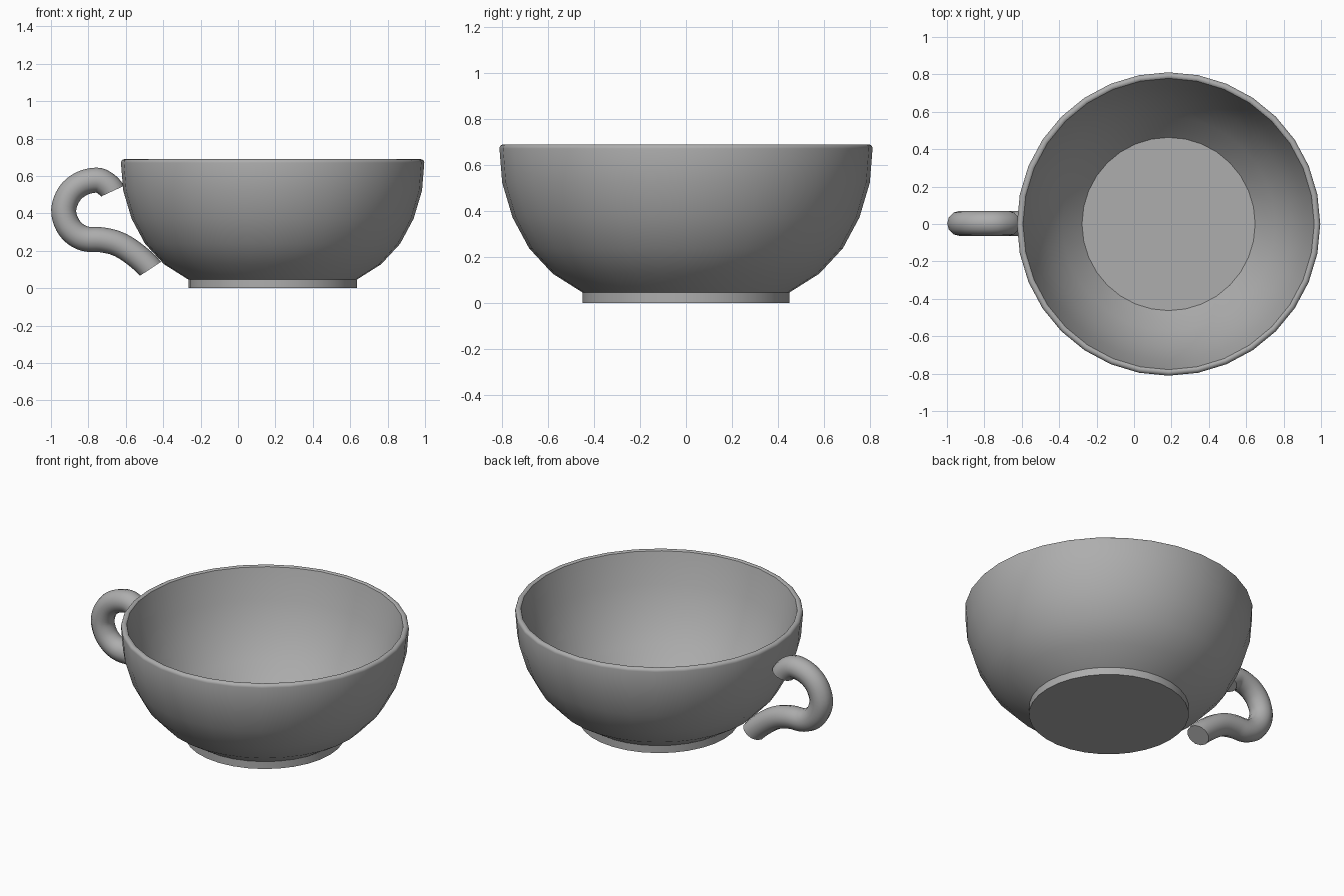
import bpy, bmesh, math
from mathutils import Vector

if "Cube" in bpy.data.objects:
    bpy.data.objects.remove(bpy.data.objects["Cube"])

CX = 0.185   # cup axis
SIDES = 32

# Dark grey ceramic
grey = bpy.data.materials.new("dark_grey")
grey.diffuse_color = (0.42, 0.42, 0.42, 1)
grey.use_nodes = True
grey.node_tree.nodes["Principled BSDF"].inputs["Base Color"].default_value = grey.diffuse_color


def finish(obj, angle):
    bpy.ops.object.select_all(action='DESELECT')
    obj.select_set(True)
    bpy.context.view_layer.objects.active = obj
    if obj.type == 'CURVE':
        bpy.ops.object.convert(target='MESH')
    obj = bpy.context.view_layer.objects.active
    obj.data.materials.clear()
    obj.data.materials.append(grey)
    bpy.ops.object.shade_smooth_by_angle(angle=math.radians(angle))


def lathe(name, profile):
    """Revolve an (r, z) profile about the cup axis; r = 0 closes at a pole."""
    bm = bmesh.new()
    verts = [bm.verts.new((r, 0, z)) for r, z in profile]
    edges = [bm.edges.new(pair) for pair in zip(verts, verts[1:])]
    bmesh.ops.spin(bm, geom=verts + edges, axis=(0, 0, 1), cent=(0, 0, 0),
                   angle=math.tau, steps=SIDES, use_merge=True)
    bmesh.ops.remove_doubles(bm, verts=bm.verts, dist=1e-4)
    bmesh.ops.recalc_face_normals(bm, faces=bm.faces)
    mesh = bpy.data.meshes.new(name)
    bm.to_mesh(mesh)
    bm.free()
    obj = bpy.data.objects.new(name, mesh)
    obj.location.x = CX
    bpy.context.collection.objects.link(obj)
    finish(obj, 30)


# Bowl: foot, outer wall, rounded rim, inner wall and flat floor
outside = [(0, 0), (0.45, 0), (0.45, 0.046),
           (0.58, 0.128), (0.682, 0.238), (0.754, 0.372), (0.799, 0.523)]
rim = [(0.792 + 0.019 * math.cos(a), 0.671 + 0.019 * math.sin(a))
       for a in (math.radians(22.5 * i) for i in range(7))]
inside = [(0.73, 0.5), (0.66, 0.34), (0.57, 0.2), (0.463, 0.083), (0, 0.083)]
lathe("bowl", outside + rim + inside)

# Handle: round tube along an S-shaped path of (x, z) points
path = [(-.671, .519), (-.707, .558), (-.757, .578), (-.837, .559), (-.901, .505),
        (-.932, .42), (-.912, .34), (-.864, .286), (-.805, .262), (-.73, .259),
        (-.644, .238), (-.559, .187), (-.468, .104)]
curve = bpy.data.curves.new("handle", 'CURVE')
curve.dimensions = '3D'
curve.bevel_depth = 0.067
curve.bevel_resolution = 4
curve.resolution_u = 4
curve.use_fill_caps = True
spline = curve.splines.new('BEZIER')
spline.bezier_points.add(len(path) - 1)
pts = [Vector((x, 0.003, z)) for x, z in path]
for i, (bp, p) in enumerate(zip(spline.bezier_points, pts)):
    # tangents follow the neighbours, with a steep turn at both ends
    if i == 0:
        t = Vector((-0.42, 0, 0.91)) * 0.04
    elif i == len(pts) - 1:
        t = Vector((0.55, 0, -0.83)) * 0.08
    else:
        t = (pts[i + 1] - pts[i - 1])
    step = 1 / 6 if 0 < i < len(pts) - 1 else 1 / 3
    bp.handle_left_type = bp.handle_right_type = 'FREE'
    bp.co = p
    bp.handle_left = p - t * step
    bp.handle_right = p + t * step
handle = bpy.data.objects.new("handle", curve)
bpy.context.collection.objects.link(handle)
finish(handle, 45)
